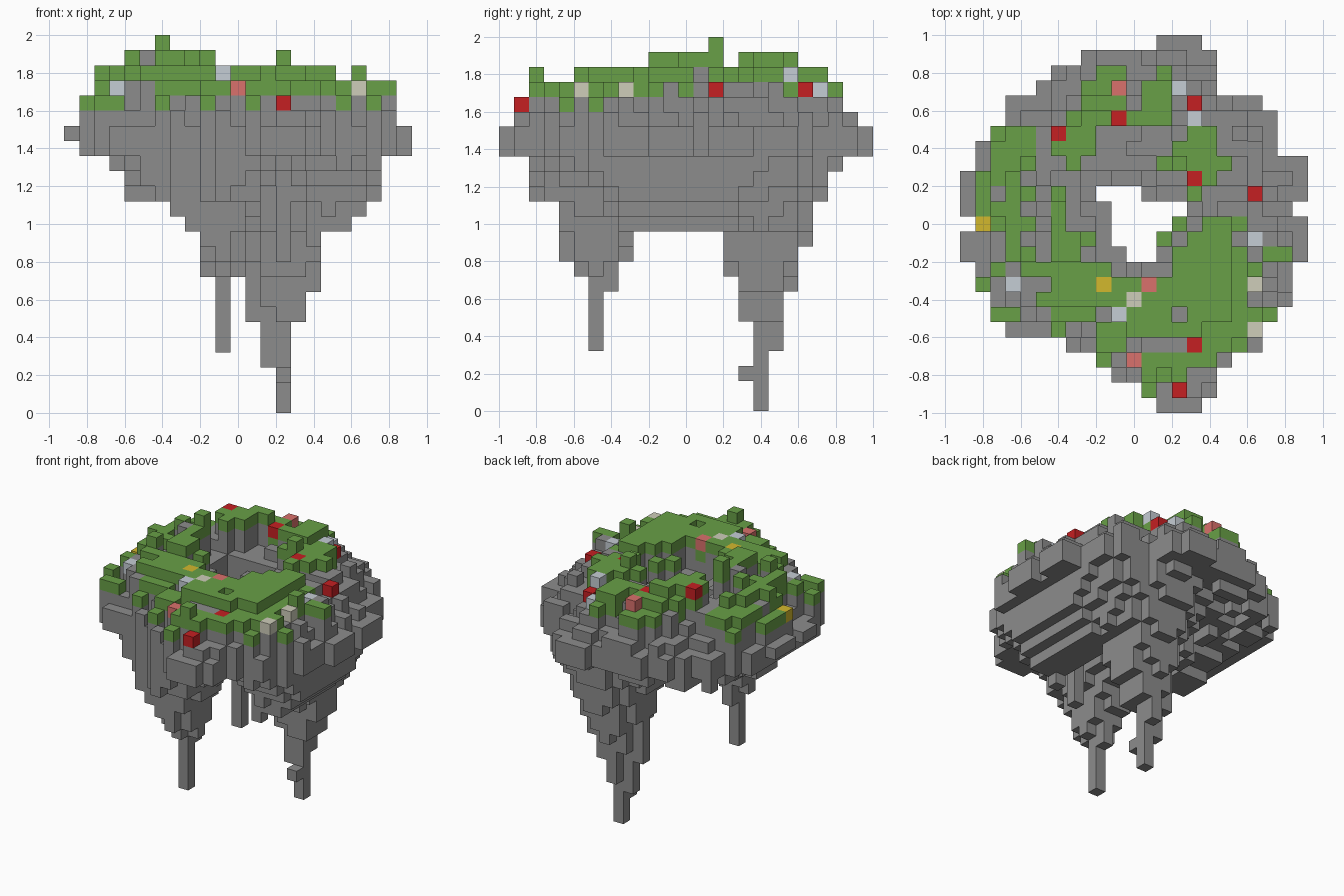
import bpy, bmesh, math, random
from mathutils import Vector

cube = bpy.data.objects.get("Cube")
if cube:
    bpy.data.objects.remove(cube, do_unlink=True)

random.seed(4)
S = 0.08  # block size

# Ground plan, back row first: # rock, g grass, capitals are flowers
PLAN = [
    ".............###.......",
    "........#########......",
    "......###gg##g###......",
    ".....###ggS#ggL##......",
    "...#####ggg#gg#R####...",
    "...####gggRggg#L#####..",
    "..ggg#Rgg######gg####..",
    ".#ggg#ggg#####ggg####..",
    ".#ggg##g#####ggggg#####",
    "#ggg###########Rg######",
    "#g#gg#g##...###g###R###",
    "#ggg##g###.....#######.",
    ".Yggg#g###....g#ggg####",
    "###g##ggg#...g#ggg#L###",
    "###gg#gg###..#ggggg#gg#",
    ".#g#gggggg####gggggg##.",
    ".g#L##gggYggSggggggW##.",
    "..###ggggggWggggggg###.",
    "..gg##ggg#Lggg#gggggg..",
    "...###g##ggggggggggW...",
    ".......##gg####Rggg#...",
    ".........g#Sggggg#.....",
    "..........##ggg##......",
    "............g#R##......",
    ".............###.......",
][::-1]
NX, NY = len(PLAN[0]), len(PLAN)

# Skyline and underside limits along each axis, in blocks
TOP_X = [21, 21, 23, 23, 24, 24, 25, 24, 24, 24, 23, 23, 23, 23, 24, 23, 23, 23, 22, 23, 22, 22, 19]
TOP_Y = [19, 21, 23, 22, 22] + [23] * 5 + [24] * 4 + [25] + [24] * 5 + [23] * 3 + [21, 19]
LOW_X = [18, 17, 17, 16, 14, 14, 14, 13, 12, 9, 4, 9, 6, 3, 0, 6, 8, 12, 12, 13, 14, 17, 17]
LOW_Y = [17, 16, 14, 14, 10, 9, 4, 8, 10] + [12] * 6 + [9, 6, 0, 4, 8, 11, 14, 15, 16, 17]

# Raised blocks and flowers, then single hanging spikes
PEAKS = {(6, 14): 25, (14, 16): 24, (13, 2): 23, (5, 13): 24, (2, 13): 23, (20, 11): 22,
         (6, 18): 24, (3, 6): 21, (5, 6): 22}
for spot in [(10, 6), (15, 19), (9, 8), (12, 8), (11, 7), (10, 19), (10, 21), (15, 15)]:
    PEAKS[spot] = 23
SPIKES = {(13, 17): 3, (14, 18): 4, (12, 17): 6, (15, 17): 6, (14, 16): 6, (14, 15): 9,
          (14, 8): 10, (16, 8): 11, (10, 4): 10, (10, 5): 9, (10, 7): 8, (9, 6): 9, (11, 6): 9}

# Sort empty cells into the outside and the central shaft
outside, shaft = [], []
for j in range(-1, NY + 1):
    row = PLAN[j] if 0 <= j < NY else "." * NX
    filled = [i for i, c in enumerate(row) if c != "."]
    for i in range(-1, NX + 1):
        if 0 <= i < NX and row[i] != ".":
            continue
        inside = filled and filled[0] < i < filled[-1]
        (shaft if inside else outside).append((i, j))


def nearest(i, j, cells):
    return min(math.hypot(i - a, j - b) for a, b in cells)


def top_height(i, j, kind, edge, hole):
    if (i, j) in PEAKS:
        return PEAKS[i, j]
    if kind == "g":
        if edge < 1.3:
            h = 21
        elif hole < 1.3:
            h = 22
        else:
            h = 22 + (edge >= 3)
            if 4 <= i <= 9 and j >= 10 and edge > 4 and hole > 2:
                h += 1
    elif kind == "#":
        if edge < 1.5:
            h = random.choice((19, 19, 20))
        elif edge < 2.3:
            h = 20 if i < 8 else random.choice((20, 21))
        elif hole < 1.5:
            h = random.choice((19, 20))
        elif hole < 2.5:
            h = 21
        else:
            h = random.choice((21, 22))
    else:
        h = 22
    return min(h, TOP_X[i], TOP_Y[j])


def cone(dx, dy, left, right, power):
    """Distance falloff of a stalactite, stretched differently to each side."""
    return math.hypot(dx * (right if dx > 0 else left), dy) ** power


def bottom_height(i, j, edge):
    # Flat overhanging shelf, two long stalactites and two shallow swells
    shelf = 17.6 - 0.3 * edge - random.choice((0, 0, 0, 0, 1))
    front_leg = 4 + 4.6 * cone(i - 10, j - 6, 0.95, 1.5, 0.57)
    back_leg = 5 * cone(i - 14, j - 17, 1.25, 0.85, 0.73)
    left_swell = 13.5 + 0.6 * cone(i - 5, j - 11, 1, 1, 1)
    past_end = j - min(max(j, 9), 14)
    right_swell = 12 + 1.3 * max(0, cone(i - 17, past_end, 1.2, 0.9, 1) - 1)
    low = SPIKES.get((i, j), round(min(shelf, front_leg, back_leg, left_swell, right_swell)))
    return max(LOW_X[i], LOW_Y[j], low)


# Fill the block grid column by column
blocks = {(14, 16, 2): "#"}
for j, row in enumerate(PLAN):
    for i, kind in enumerate(row):
        if kind == ".":
            continue
        edge, hole = nearest(i, j, outside), nearest(i, j, shaft)
        top = top_height(i, j, kind, edge, hole)
        turf = 1 if edge > 4 and (i, j) not in PEAKS else 2
        for k in range(bottom_height(i, j, edge), top):
            grassy = kind != "#" and k >= max(21, top - turf)
            blocks[i, j, k] = "g" if grassy else "#"
        blocks[i, j, top - 1] = kind

AXES = [Vector((1, 0, 0)), Vector((0, 1, 0)), Vector((0, 0, 1))]


def build_part(name, kind, colour):
    """Mesh the visible faces of every block of one kind."""
    bm = bmesh.new()
    for cell, c in blocks.items():
        if c != kind:
            continue
        centre = Vector((cell[0] - NX // 2, cell[1] - NY // 2, cell[2] + 0.5))
        for a in range(3):
            n, u, v = AXES[a], AXES[(a + 1) % 3], AXES[(a + 2) % 3]
            for s in (-1, 1):
                beside = list(cell)
                beside[a] += s
                if tuple(beside) in blocks:
                    continue
                ring = [(-1, -1), (1, -1), (1, 1), (-1, 1)][::s]
                bm.faces.new([bm.verts.new((centre + (n * s + u * p + v * q) / 2) * S)
                              for p, q in ring])
    bmesh.ops.remove_doubles(bm, verts=bm.verts, dist=0.001)
    mesh = bpy.data.meshes.new(name)
    bm.to_mesh(mesh)
    bm.free()
    mat = bpy.data.materials.new(name + "_colour")
    mat.use_nodes = True
    rgba = (*colour, 1)
    mat.diffuse_color = rgba
    mat.node_tree.nodes["Principled BSDF"].inputs["Base Color"].default_value = rgba
    mesh.materials.append(mat)
    bpy.context.collection.objects.link(bpy.data.objects.new(name, mesh))


build_part("island_rock", "#", (0.262, 0.262, 0.262))
build_part("grass", "g", (0.14, 0.35, 0.063))
build_part("red_flowers", "R", (0.56, 0.014, 0.016))
build_part("pink_flowers", "S", (0.70, 0.165, 0.15))
build_part("pale_blue_flowers", "L", (0.56, 0.61, 0.66))
build_part("cream_flowers", "W", (0.62, 0.61, 0.49))
build_part("yellow_flowers", "Y", (0.65, 0.48, 0.027))
